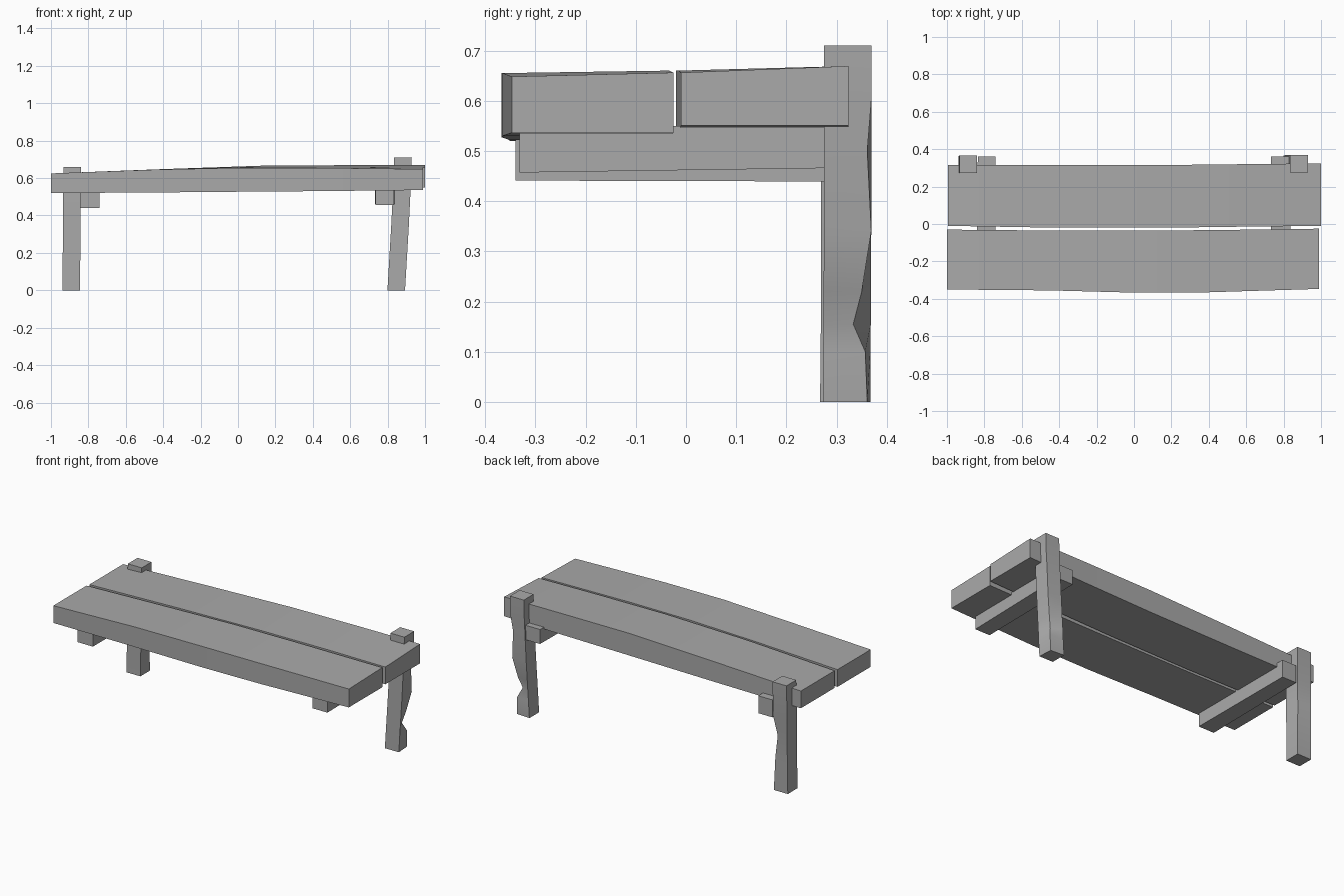
import bpy, math
from mathutils import Vector

cube = bpy.data.objects.get("Cube")
if cube:
    bpy.data.objects.remove(cube, do_unlink=True)

# Single weathered grey for every part
wood = bpy.data.materials.new("grey_wood")
wood.use_nodes = True
grey = (0.4, 0.4, 0.4, 1)
wood.diffuse_color = grey
wood.node_tree.nodes["Principled BSDF"].inputs["Base Color"].default_value = grey


def loft(name, rings):
    """Join four-cornered rings into a closed, slightly crooked timber."""
    verts = [p for ring in rings for p in ring]
    last = 4 * (len(rings) - 1)
    faces = [(0, 1, 2, 3), (last + 3, last + 2, last + 1, last)]
    for i in range(len(rings) - 1):
        a, b = 4 * i, 4 * i + 4
        for k in range(4):
            n = (k + 1) % 4
            faces.append((a + k, b + k, b + n, a + n))
    mesh = bpy.data.meshes.new(name)
    mesh.from_pydata(verts, [], faces)
    mesh.materials.append(wood)
    obj = bpy.data.objects.new(name, mesh)
    bpy.context.collection.objects.link(obj)
    bpy.ops.object.select_all(action='DESELECT')
    obj.select_set(True)
    bpy.context.view_layer.objects.active = obj
    bpy.ops.object.mode_set(mode='EDIT')
    bpy.ops.mesh.select_all(action='SELECT')
    bpy.ops.mesh.normals_make_consistent(inside=False)
    bpy.ops.object.mode_set(mode='OBJECT')
    bpy.ops.object.shade_smooth_by_angle(angle=math.radians(30))
    return obj


def plank(name, stations):
    # station: x, front y, back y, bottom z, front top z, back top z
    loft(name, [[(x, y0, z0), (x, y1, z0), (x, y1, zb), (x, y0, zf)]
                for x, y0, y1, z0, zf, zb in stations])


def beam(name, stations):
    # station: y, left x, right x, bottom z, top z
    loft(name, [[(x0, y, z0), (x1, y, z0), (x1, y, z1), (x0, y, z1)]
                for y, x0, x1, z0, z1 in stations])


def post(name, stations):
    # station: z, centre x, centre y, wear of the outer back corner
    h = 0.047
    rings = []
    for z, x, y, wear in stations:
        rings.append([(x - h, y - h, z), (x + h, y - h, z),
                      (x + h - wear, y + h - wear, z), (x - h, y + h, z)])
    loft(name, rings)


# Seat planks, gently bowed along their length
plank("front_plank", [
    (-1.0, -.35, -.03, .52, .625, .625),
    (-.45, -.355, -.035, .523, .645, .645),
    (0, -.367, -.035, .527, .655, .658),
    (.4, -.365, -.033, .53, .655, .66),
    (.99, -.347, -.025, .536, .648, .656),
])
plank("back_plank", [
    (-.995, -.01, .315, .52, .625, .625),
    (-.4, -.02, .315, .525, .648, .648),
    (.15, -.02, .315, .532, .66, .667),
    (.6, -.014, .32, .54, .66, .669),
    (1.0, -.01, .324, .551, .656, .669),
])

# Cross beams beneath the seat
beam("right_beam", [(-.34, -.845, -.74, .441, .55),
                    (.36, -.835, -.74, .439, .545)])
beam("left_beam", [(-.332, .735, .835, .457, .545),
                   (.36, .732, .84, .467, .555)])

# Rear posts with worn corners
post("right_post", [(0, -.892, .314, 0), (.2, -.89, .316, .008),
                    (.33, -.889, .316, .018), (.45, -.889, .316, 0),
                    (.66, -.887, .32, 0)])
post("left_post", [(0, .846, .32, .006), (.1, .852, .32, .01),
                   (.155, .855, .321, .035), (.22, .859, .321, .018),
                   (.34, .866, .322, 0), (.5, .874, .322, .008),
                   (.6, .879, .322, 0), (.71, .882, .322, 0)])
